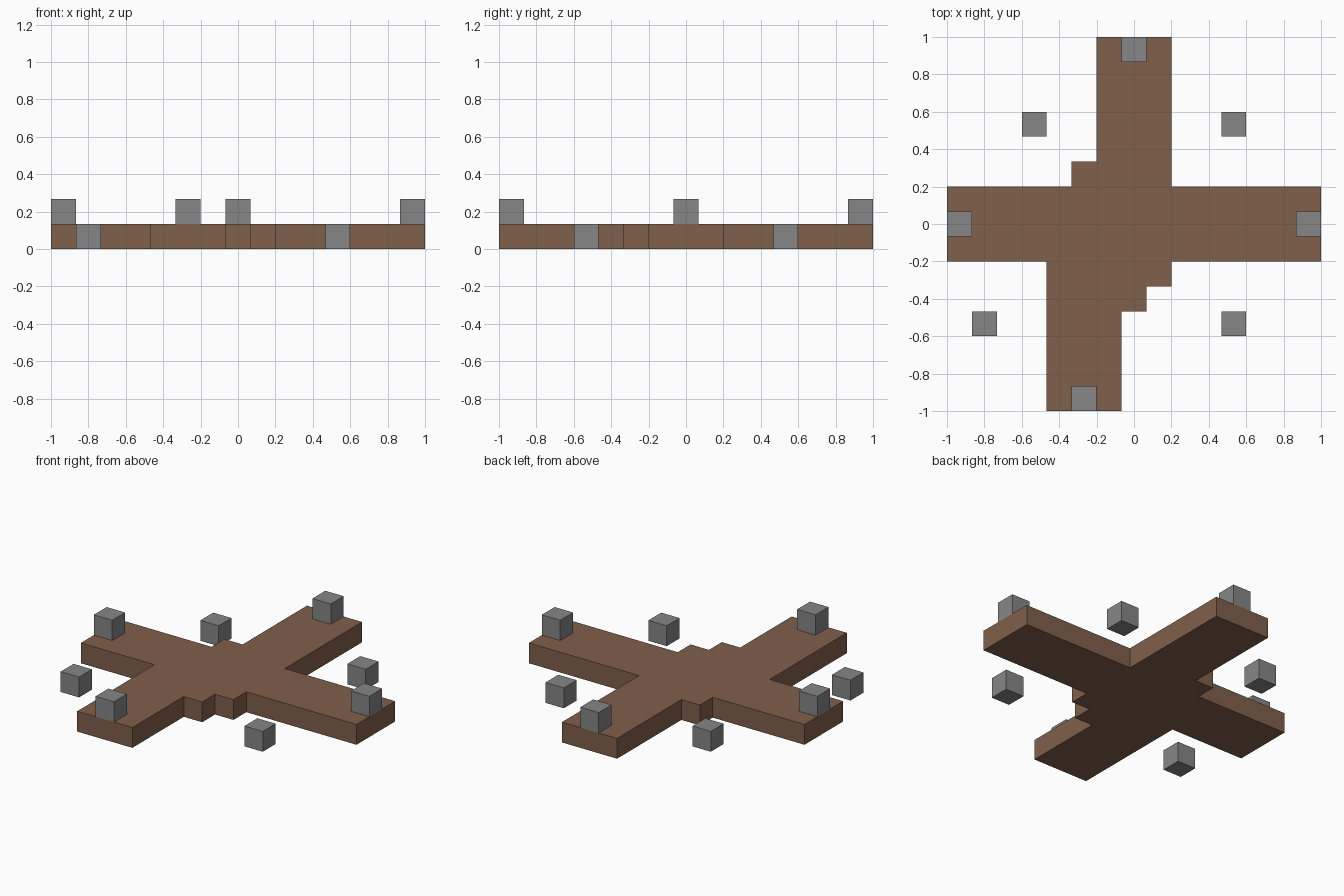
import bpy
import bmesh

U = 2 / 15  # grid unit: the model is 15 units across

cube = bpy.data.objects.get("Cube")
if cube:
    bpy.data.objects.remove(cube, do_unlink=True)


def material(name, rgb):
    mat = bpy.data.materials.new(name)
    mat.use_nodes = True
    mat.diffuse_color = (*rgb, 1)
    mat.node_tree.nodes["Principled BSDF"].inputs["Base Color"].default_value = (*rgb, 1)
    return mat


def prism(name, outline, bottom, mat):
    """Extrude a flat outline (in grid units) upwards by one unit."""
    bm = bmesh.new()
    face = bm.faces.new([bm.verts.new((x * U, y * U, bottom * U)) for x, y in outline])
    top = bmesh.ops.extrude_face_region(bm, geom=[face])["geom"]
    bmesh.ops.translate(bm, vec=(0, 0, U),
                        verts=[v for v in top if isinstance(v, bmesh.types.BMVert)])
    bmesh.ops.recalc_face_normals(bm, faces=bm.faces)
    mesh = bpy.data.meshes.new(name)
    bm.to_mesh(mesh)
    bm.free()
    mesh.materials.append(mat)
    obj = bpy.data.objects.new(name, mesh)
    bpy.context.collection.objects.link(obj)


def block(name, x, y, bottom, mat):
    h = 0.5
    prism(name, [(x - h, y - h), (x + h, y - h), (x + h, y + h), (x - h, y + h)], bottom, mat)


brown = material("earth brown", (0.216, 0.116, 0.068))
grey = material("stone grey", (0.238, 0.238, 0.238))

# Crossing paths, with an offset front arm and stepped inner corners
paths = [(-3.5, -7.5), (-0.5, -7.5), (-0.5, -3.5), (0.5, -3.5), (0.5, -2.5),
         (1.5, -2.5), (1.5, -1.5), (7.5, -1.5), (7.5, 1.5), (1.5, 1.5),
         (1.5, 7.5), (-1.5, 7.5), (-1.5, 2.5), (-2.5, 2.5), (-2.5, 1.5),
         (-7.5, 1.5), (-7.5, -1.5), (-3.5, -1.5)]
prism("crossing_paths", paths, 0, brown)

# Stone blocks on the end of each arm
for side, x, y in [("right", -7, 0), ("left", 7, 0), ("back", 0, 7), ("front", -2, -7)]:
    block(f"{side}_end_stone", x, y, 1, grey)

# Loose stone blocks on the ground between the arms
for side, x, y in [("back_right", -4, 4), ("back_left", 4, 4),
                   ("front_right", -6, -4), ("front_left", 4, -4)]:
    block(f"{side}_ground_stone", x, y, 0, grey)
